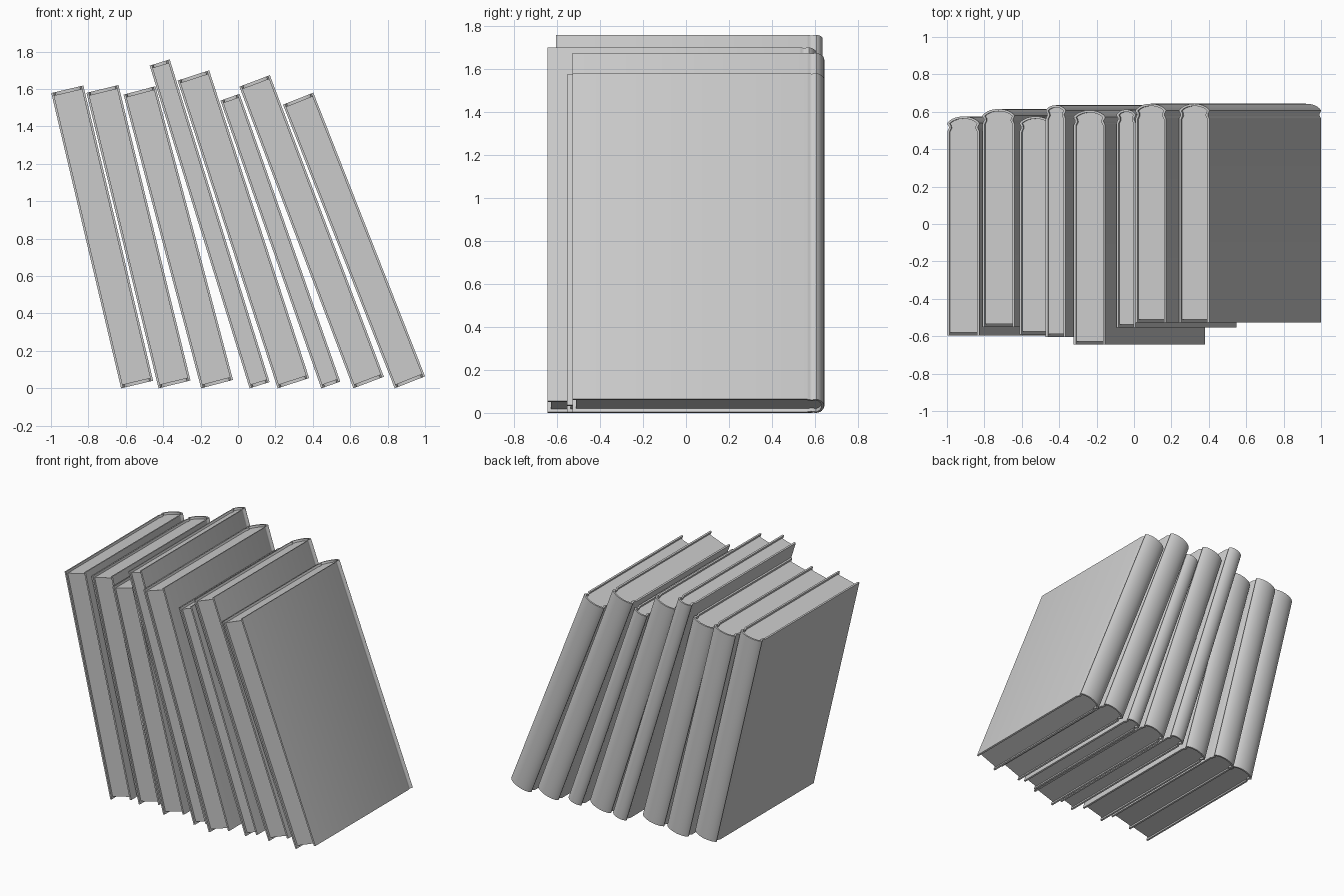
import bpy, bmesh, math
from mathutils import Vector

if "Cube" in bpy.data.objects:
    bpy.data.objects.remove(bpy.data.objects["Cube"])

T = 0.012      # cover board thickness
INSET = 0.016  # how far the pages sit inside the cover


def cover_profile(w, d):
    """Outer U-shaped outline in plan: right board, hinge groove, round spine, left board."""
    bulge = min(0.035, 0.25 * w)
    ys = d - bulge                       # where the spine arc starts
    half = [(w / 2, 0), (w / 2, ys - 0.045), (w / 2 - 0.004, ys - 0.036),
            (w / 2 - 0.009, ys - 0.026), (w / 2 - 0.008, ys - 0.018),
            (w / 2 - 0.002, ys - 0.009)]
    n = 14
    a = math.radians(68)                 # flattened round spine
    arc = []
    for i in range(n + 1):
        t = a - 2 * a * i / n
        arc.append((w / 2 * math.sin(t) / math.sin(a),
                    ys + bulge * (math.cos(t) - math.cos(a)) / (1 - math.cos(a))))
    return [Vector(p) for p in half + arc + [(-x, y) for x, y in reversed(half)]]


def offset_inward(pts, t):
    """Shift an open outline to its left side by t."""
    out = []
    for i, p in enumerate(pts):
        a = (p - pts[i - 1]).normalized() if i else None
        b = (pts[i + 1] - p).normalized() if i < len(pts) - 1 else None
        a, b = a or b, b or a
        m = (a + b).normalized()
        out.append(p + Vector((-m.y, m.x)) * t / max(m.dot(a), 0.75))
    return out


def prism(name, outline, z0, z1, loc, lean, strip=None):
    """Extrude an outline; strip gives the inner outline for a thin shell."""
    bm = bmesh.new()
    ring = outline + (list(reversed(strip)) if strip else [])
    lo = [bm.verts.new((p.x, p.y, z0)) for p in ring]
    hi = [bm.verts.new((p.x, p.y, z1)) for p in ring]
    n = len(ring)
    for i in range(n):
        j = (i + 1) % n
        bm.faces.new((lo[i], lo[j], hi[j], hi[i]))
    if strip:
        for i in range(len(outline) - 1):
            k = n - 1 - i
            bm.faces.new((hi[i], hi[i + 1], hi[k - 1], hi[k]))
            bm.faces.new((lo[k], lo[k - 1], lo[i + 1], lo[i]))
    else:
        bm.faces.new(hi)
        bm.faces.new(list(reversed(lo)))
    bmesh.ops.recalc_face_normals(bm, faces=bm.faces)
    me = bpy.data.meshes.new(name)
    bm.to_mesh(me)
    bm.free()
    ob = bpy.data.objects.new(name, me)
    bpy.context.collection.objects.link(ob)
    ob.location = loc
    ob.rotation_euler = (0, -lean, 0)
    bpy.context.view_layer.objects.active = ob
    ob.select_set(True)
    bpy.ops.object.shade_smooth_by_angle(angle=math.radians(35))
    ob.select_set(False)


def book(i, x, lean, w, h, y0, y1):
    a = math.radians(lean)
    outer = cover_profile(w, y1 - y0)
    inner = offset_inward(outer, T)
    loc = (x + w / 2 * math.cos(a), y0, w / 2 * math.sin(a))
    prism(f"book_cover_{i}", outer, 0, h, loc, a, inner)
    # page block fills the inside of the cover, set back from three edges
    block = [p.copy() for p in inner]
    block[0].y = block[-1].y = INSET
    prism(f"book_pages_{i}", block, INSET, h - INSET, loc, a)


# bottom-left x, lean in degrees, thickness, height, front y, spine y
books = [
    (-0.625, 13.3, 0.176, 1.622, -0.595, 0.575),
    (-0.425, 13.7, 0.176, 1.626, -0.55, 0.615),
    (-0.197, 14.8, 0.176, 1.624, -0.59, 0.575),
    (0.062, 17.2, 0.112, 1.806, -0.605, 0.635),
    (0.212, 18.0, 0.177, 1.73, -0.643, 0.608),
    (0.445, 19.3, 0.108, 1.63, -0.553, 0.612),
    (0.617, 20.7, 0.174, 1.724, -0.527, 0.643),
    (0.838, 21.5, 0.174, 1.63, -0.527, 0.643),
]
for i, b in enumerate(books, 1):
    book(i, *b)
